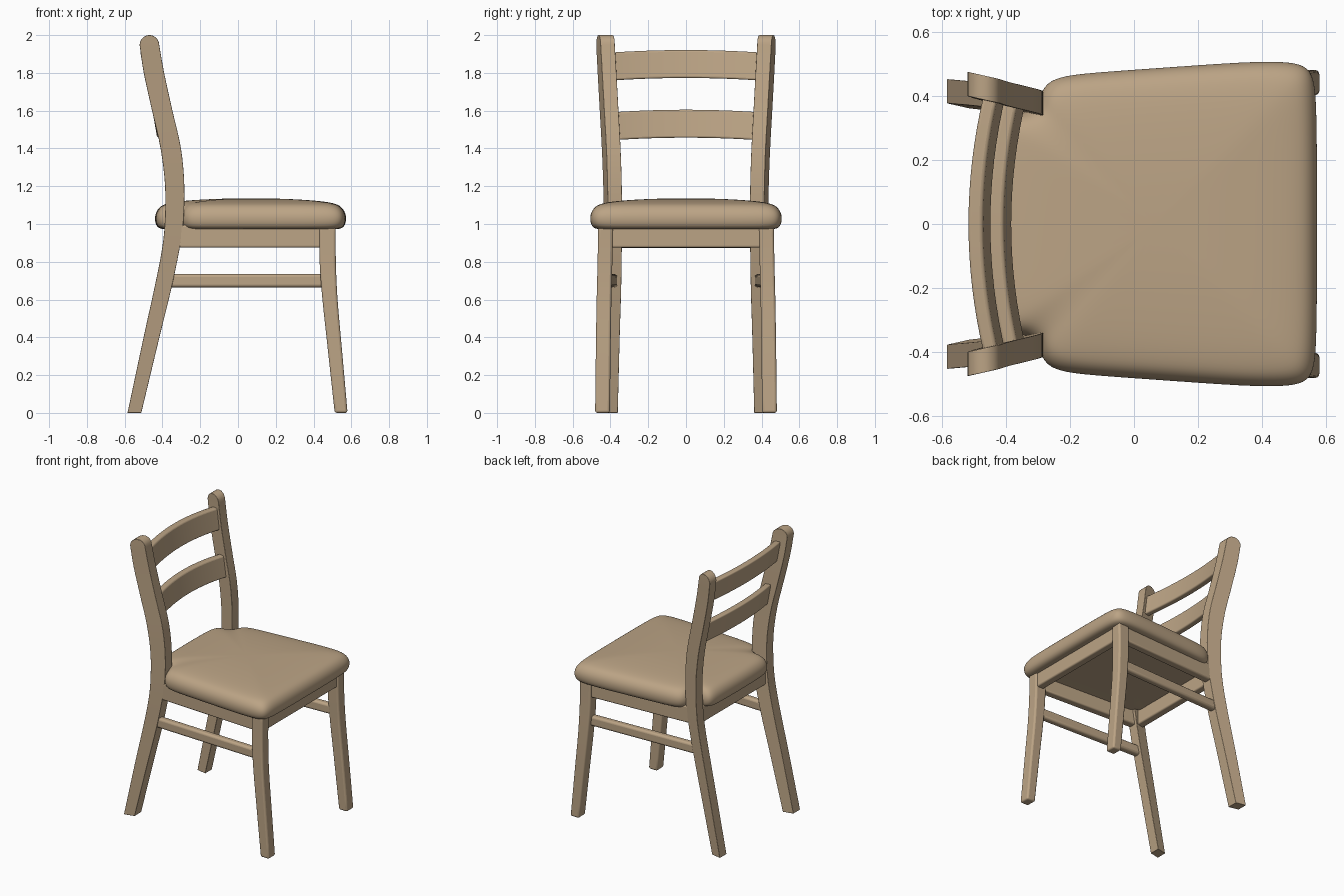
import bpy, bmesh, math
from mathutils import Vector

if "Cube" in bpy.data.objects:
    bpy.data.objects.remove(bpy.data.objects["Cube"])

WOOD = (0.50, 0.37, 0.235, 1)
mat = bpy.data.materials.new("light_tan")
mat.use_nodes = True
mat.diffuse_color = WOOD
bsdf = mat.node_tree.nodes["Principled BSDF"]
bsdf.inputs["Base Color"].default_value = WOOD
bsdf.inputs["Roughness"].default_value = 0.7


def loft(name, sections, bevel=0.012, subsurf=0):
    """Skin a row of closed sections and cap both ends."""
    bm = bmesh.new()
    rings = [[bm.verts.new(p) for p in s] for s in sections]
    n = len(rings[0])
    for a, b in zip(rings, rings[1:]):
        for i in range(n):
            j = (i + 1) % n
            bm.faces.new((a[i], a[j], b[j], b[i]))
    bm.faces.new(rings[0])
    bm.faces.new(rings[-1])
    bmesh.ops.recalc_face_normals(bm, faces=bm.faces)
    mesh = bpy.data.meshes.new(name)
    bm.to_mesh(mesh)
    bm.free()
    mesh.materials.append(mat)
    ob = bpy.data.objects.new(name, mesh)
    bpy.context.collection.objects.link(ob)
    bpy.ops.object.select_all(action="DESELECT")
    ob.select_set(True)
    bpy.context.view_layer.objects.active = ob
    if subsurf:
        bpy.ops.object.shade_smooth()
        ob.modifiers.new("soften", "SUBSURF").levels = subsurf
        ob.modifiers["soften"].render_levels = subsurf
    else:
        bpy.ops.object.shade_smooth_by_angle(angle=math.radians(35))
        if bevel:
            mod = ob.modifiers.new("round_edges", "BEVEL")
            mod.width, mod.segments = bevel, 3
            mod.limit_method, mod.angle_limit = "ANGLE", math.radians(40)
    return ob


def spline(points, steps=4):
    """Smooth curve through the given tuples."""
    pts = [Vector(p) for p in points]
    pts = [pts[0] * 2 - pts[1]] + pts + [pts[-1] * 2 - pts[-2]]
    out = []
    for a, b, c, d in zip(pts, pts[1:], pts[2:], pts[3:]):
        for k in range(steps):
            t = k / steps
            out.append(0.5 * (2 * b + (c - a) * t + (2 * a - 5 * b + 4 * c - d) * t ** 2
                              + (3 * b - a - 3 * c + d) * t ** 3))
    return out + [pts[-2]]


def leg(name, rows, side, thick, shear, round_top=False):
    """Rows hold height, rear edge, front edge and sideways centre."""
    rows = [tuple(r) for r in spline(rows)]
    if round_top:
        z, x0, x1, y = rows[-1]
        mid, rad = (x0 + x1) / 2, (x1 - x0) / 2
        for deg in (18, 36, 54, 70, 82):
            a = math.radians(deg)
            rows.append((z + rad * math.sin(a), mid - rad * math.cos(a),
                         mid + rad * math.cos(a), y))
    sections = []
    for z, x0, x1, y in rows:
        s = shear * (x1 - x0) / 2
        h = thick / 2
        sections.append([(x0, side * (y + s - h), z), (x1, side * (y - s - h), z),
                         (x1, side * (y - s + h), z), (x0, side * (y + s + h), z)])
    loft(name, sections)


def bar(name, start, end, half_width, z0, z1, bevel=0.01):
    """Straight rail between two plan positions."""
    a, b = Vector(start), Vector(end)
    d = (b - a).normalized()
    side = Vector((-d.y, d.x)) * half_width
    loft(name, [[(*(p - side), z0), (*(p + side), z0), (*(p + side), z1), (*(p - side), z1)]
                for p in (a, b)], bevel)


# Rear legs continue up as the back posts; front legs kick forward
BACK = [(0, -.585, -.512, .407), (.4, -.500, -.416, .398), (.65, -.445, -.355, .391),
        (.85, -.405, -.313, .388), (1, -.388, -.290, .387), (1.2, -.386, -.284, .389),
        (1.4, -.410, -.302, .396), (1.6, -.455, -.347, .407), (1.8, -.499, -.391, .418),
        (1.948, -.521, -.417, .426)]
FRONT = [(0, .512, .580, .442), (.35, .474, .549, .438), (.6, .447, .527, .434),
         (.8, .432, .518, .429), (1, .430, .517, .426)]
for i, side in enumerate((-1, 1), 1):
    leg(f"back_leg_{i}", BACK, side, 0.076, 0.226, True)
    leg(f"front_leg_{i}", FRONT, side, 0.078, 0)
    bar(f"side_apron_{i}", (-.345, .385 * side), (.47, .428 * side), 0.028, 0.875, 0.995)
    bar(f"side_stretcher_{i}", (-.385, .388 * side), (.47, .42 * side), 0.025, 0.665, 0.735, 0.015)
bar("front_apron", (.478, -.42), (.478, .42), 0.028, 0.875, 0.995)
bar("back_apron", (-.35, -.38), (-.35, .38), 0.028, 0.872, 0.995)


# Bowed, tilted back slats
def slat(name, x, z, half_len, bow=0.048, height=0.148, thick=0.046, lean=0.026):
    sections = []
    for k in range(17):
        t = k / 8 - 1
        y, dx, dz = t * half_len, bow * t * t, -0.014 * t * t
        lo, hi = z + dz, z + dz + height
        sections.append([(x + lean + dx, y, lo), (x + lean + thick + dx, y, lo),
                         (x + thick + dx, y, hi), (x + dx, y, hi)])
    loft(name, sections, 0.01)


slat("top_slat", -.519, 1.773, .405)
slat("lower_slat", -.454, 1.457, .395)

# Padded seat, notched around the back posts
half = [(.572, 0), (.572, .2), (.570, .38), (.562, .46), (.535, .497), (.47, .508),
        (.35, .507), (.1, .489), (-.1, .475), (-.2, .466), (-.262, .45), (-.29, .415),
        (-.30, .37), (-.34, .345), (-.40, .34), (-.432, .31), (-.438, .2), (-.44, 0)]
outline = half + [(x, -y) for x, y in half[-2:0:-1]]
LAYERS = [(.5, .975), (.86, .973), (.93, .972), (.985, .985), (1.004, 1.022), (.995, 1.06),
          (.95, 1.093), (.88, 1.110), (.72, 1.123), (.4, 1.133), (.12, 1.136)]
CX = 0.07
loft("seat_cushion", [[(CX + (x - CX) * s, y * s, z) for x, y in outline] for s, z in LAYERS],
     subsurf=2)
